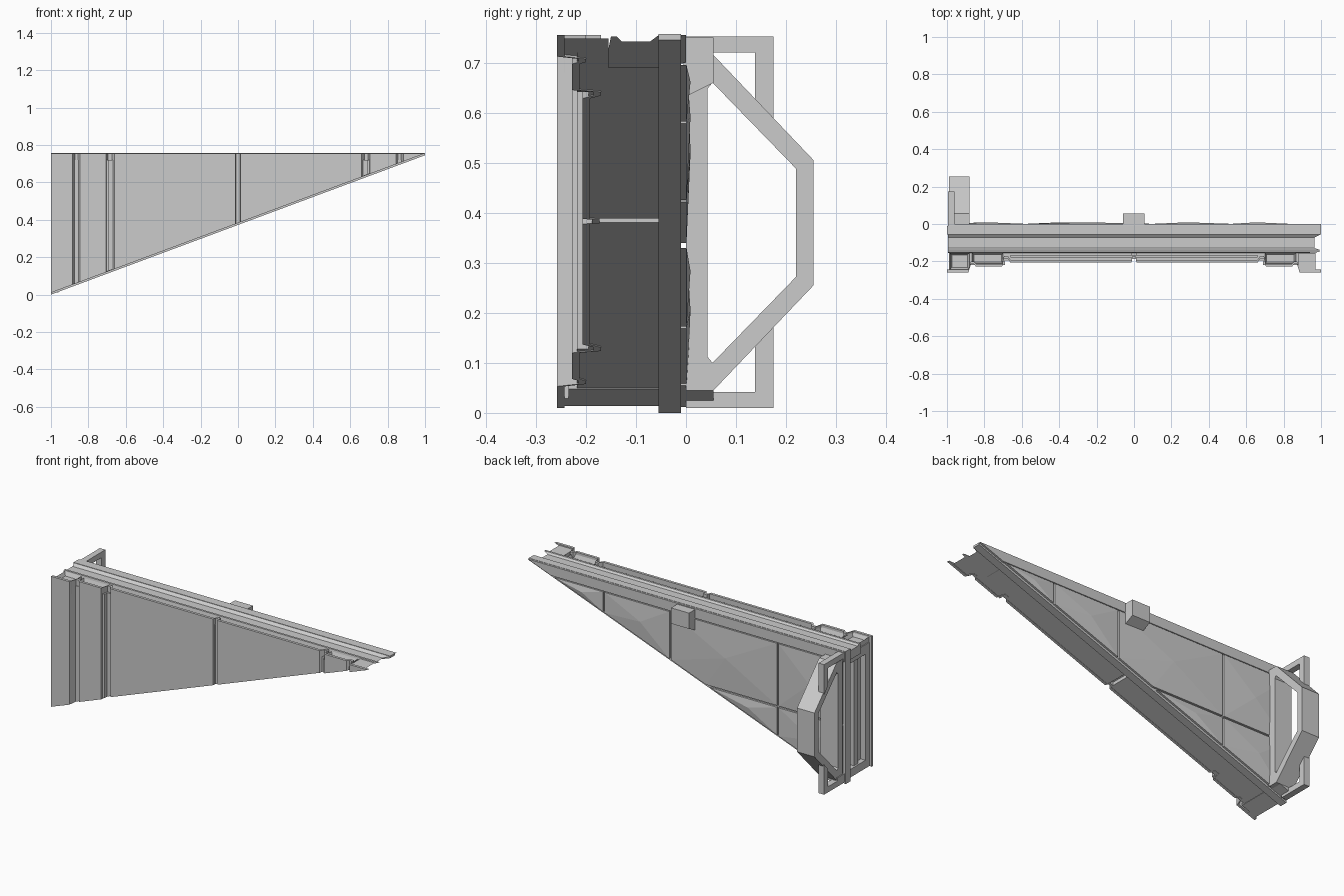
import bpy, bmesh
from mathutils import Vector

if "Cube" in bpy.data.objects:
    bpy.data.objects.remove(bpy.data.objects["Cube"])

SLOPE_N = Vector((0.745, 0, -2)).normalized()   # outward normal of the sloping underside


def prism(name, pts, axis, a, b, cut=None, faces=None, poke=0, inset=0):
    """Extrude a 2D outline along an axis; cut = lift of the sloping underside trim."""
    place = {'x': lambda p, t: (t, p[0], p[1]),
             'y': lambda p, t: (p[0], t, p[1]),
             'z': lambda p, t: (p[0], p[1], t)}[axis]
    faces = faces or [list(range(len(pts)))]
    bm = bmesh.new()
    lo = [bm.verts.new(place(p, a)) for p in pts]
    hi = [bm.verts.new(place(p, b)) for p in pts]
    sides = {}
    for f in faces:
        bm.faces.new([lo[i] for i in f])
        bm.faces.new([hi[i] for i in f])
        for i, j in zip(f, f[1:] + f[:1]):
            key = (min(i, j), max(i, j))
            sides[key] = sides.get(key, 0) + 1
    for (i, j), n in sides.items():
        if n == 1:
            bm.faces.new((lo[i], lo[j], hi[j], hi[i]))
    bmesh.ops.recalc_face_normals(bm, faces=bm.faces[:])
    if cut is not None:
        bmesh.ops.bisect_plane(bm, geom=bm.verts[:] + bm.edges[:] + bm.faces[:],
                               plane_co=(-1, 0, 0.01 + cut), plane_no=SLOPE_N, clear_outer=True)
        bmesh.ops.holes_fill(bm, edges=bm.edges[:], sides=0)
    bmesh.ops.recalc_face_normals(bm, faces=bm.faces[:])
    bm.normal_update()
    if poke:
        back = [f for f in bm.faces if f.normal.y > 0.9]
        bmesh.ops.poke(bm, faces=back, offset=poke)
    if inset:
        top = [f for f in bm.faces if f.normal.z > 0.9]
        bmesh.ops.inset_region(bm, faces=top, thickness=inset, depth=0)
        bmesh.ops.translate(bm, verts=list({v for f in top for v in f.verts}), vec=(0, 0, -0.02))
    mesh = bpy.data.meshes.new(name)
    bm.to_mesh(mesh)
    bm.free()
    ob = bpy.data.objects.new(name, mesh)
    bpy.context.collection.objects.link(ob)
    return ob


def box(name, x, y, z, **kw):
    return prism(name, [(x[0], y[0]), (x[1], y[0]), (x[1], y[1]), (x[0], y[1])], 'z', z[0], z[1], **kw)


# Front cladding: stepped sheet mirrored about x = 0, trimmed along the slope
half = [(-1, -.258), (-.885, -.258), (-.872, -.215), (-.855, -.215), (-.845, -.228), (-.705, -.228),
        (-.695, -.185), (-.675, -.185), (-.66, -.207), (-.014, -.207), (-.01, -.188)]
front = half + [(-x, y) for x, y in reversed(half)]
n = len(front)
sheet = front + [(x, y + 0.015) for x, y in front]
prism("front_cladding", sheet, 'z', -0.1, 0.755, cut=0,
      faces=[[i, i + 1, n + i + 1, n + i] for i in range(n - 1)])

# Core filling, split by the centre groove
box("core_left", (-.96, -.01), (-.195, -.05), (-.1, .72), cut=0.002)
box("core_right", (.01, 1), (-.195, -.05), (-.1, .72), cut=0.002)
box("core_seam", (-.02, .02), (-.18, -.05), (-.1, .71), cut=0.02)
for s, label in ((-1, "left"), (1, "right")):
    xs = sorted((s * .69, s * .96))
    box("core_thick_" + label, xs, (-.218, -.19), (-.1, .72), cut=0.002)
    # Recessed caps on top of the thick ends
    xo = sorted((s * .88, s * .985))
    xi = sorted((s * .70, s * .865))
    box("outer_cap_" + label, xo, (-.244, -.155), (.68, .748), cut=0.004, inset=.015 if s < 0 else 0)
    box("inner_cap_" + label, xi, (-.212, -.155), (.70, .742), cut=0.004, inset=.012)
box("top_rib", (-.66, .66), (-.18, -.165), (.70, .735))

# Open left end: cross bars and uprights
box("end_bar_top", (-.99, -.95), (-.235, -.05), (.665, .72))
box("end_bar_bottom", (-.99, -.9), (-.235, -.05), (-.1, .06), cut=0.0)
box("end_upright_front", (-.99, -.95), (-.245, -.205), (-.1, .72), cut=0)
box("end_upright_middle", (-.98, -.95), (-.15, -.115), (-.1, .72), cut=0)

# Structural wall plate and channelled top rail
prism("wall_plate", [(-1, 0), (1, .745), (1, .757), (-1, .757)], 'y', -.055, -.01)
rail = [(0, .70), (0, .755), (-.052, .757), (-.072, .742), (-.128, .742), (-.138, .752),
        (-.15, .752), (-.156, .722), (-.156, .69), (-.05, .69)]
prism("top_rail", rail, 'x', -.995, 1, cut=0)

# Faceted back plates separated by seams
g = 0.005
for i, (x0, x1, z0, z1) in enumerate([(-.99, -.58, -.1, .335), (-.99, -.58, .335, .70),
                                      (-.58, .1, -.1, .335), (-.58, .1, .335, .70),
                                      (.1, .52, -.1, .70), (.52, 1, -.1, .70)]):
    box(f"back_plate_{i + 1}", (x0 + g, x1 - g), (-.02, .001), (z0 + g, z1 - g), cut=.004, poke=.008)

# Small block under the rail at the back
prism("back_block", [(-.005, .63), (.055, .66), (.055, .75), (-.005, .75)], 'x', -.058, .056)

# Handle: half octagon frame with two corner brackets
outer = [(0, .715), (.055, .715), (.255, .505), (.255, .255), (.055, .045), (0, .045)]
inner = [(.043, .648), (.053, .66), (.22, .488), (.22, .272), (.053, .10), (.043, .112)]
prism("handle_frame", outer + inner, 'x', -.99, -.88,
      faces=[[i, (i + 1) % 6, 6 + (i + 1) % 6, 6 + i] for i in range(6)])
arm = [(0, .752), (.175, .752), (.175, .58), (.138, .62), (.138, .72), (0, .72)]
prism("bracket_upper", arm, 'x', -.995, -.96)
prism("bracket_lower", [(y, .762 - z) for y, z in arm], 'x', -.995, -.96)
box("handle_foot", (-.995, -.88), (-.01, .055), (-.1, .06), cut=0)
